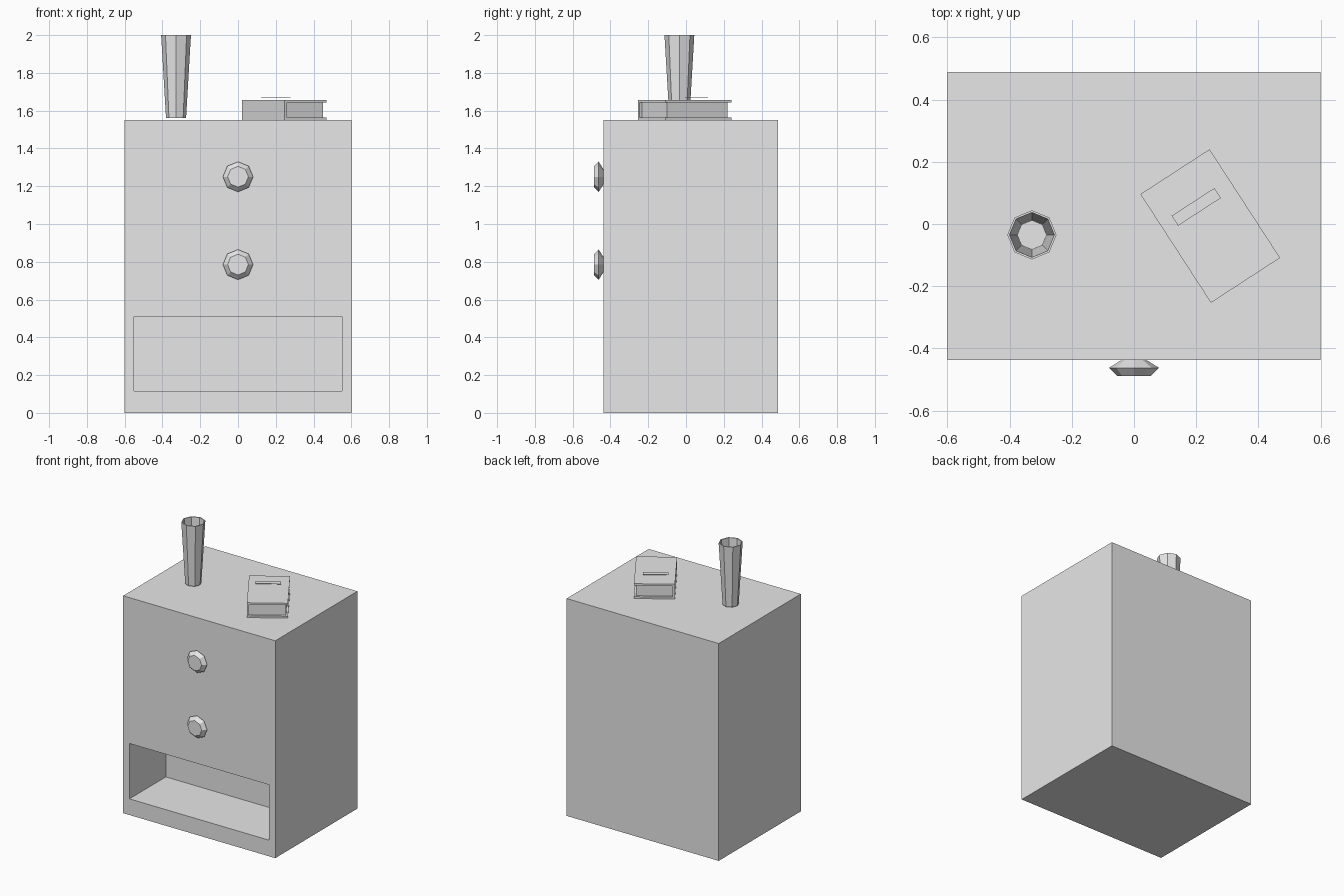
import bpy, bmesh, math
from mathutils import Matrix, Vector

cube = bpy.data.objects.get("Cube")
if cube:
    bpy.data.objects.remove(cube, do_unlink=True)

grey = bpy.data.materials.new("plain_grey")
grey.use_nodes = True
GREY = (0.8, 0.8, 0.8, 1)
grey.diffuse_color = GREY
grey.node_tree.nodes["Principled BSDF"].inputs["Base Color"].default_value = GREY


def finish(name, bm, matrix=None):
    """Turn a bmesh into a named flat-shaded object."""
    if matrix is not None:
        bm.transform(matrix)
    bmesh.ops.recalc_face_normals(bm, faces=bm.faces)
    mesh = bpy.data.meshes.new(name)
    bm.to_mesh(mesh)
    bm.free()
    mesh.materials.append(grey)
    obj = bpy.data.objects.new(name, mesh)
    bpy.context.collection.objects.link(obj)
    return obj


def box(low, high):
    bm = bmesh.new()
    bmesh.ops.create_cube(bm, size=1)
    low, high = Vector(low), Vector(high)
    for v in bm.verts:
        v.co = [l + (c + 0.5) * (h - l) for l, h, c in zip(low, high, v.co)]
    return bm


def lathe(profile, sides=8):
    """Closed solid of octagonal rings from (radius, height) pairs."""
    bm = bmesh.new()
    rings = []
    for r, h in profile:
        angles = [math.tau * i / sides for i in range(sides)]
        rings.append([bm.verts.new((r * math.cos(a), r * math.sin(a), h)) for a in angles])
    for a, b in zip(rings, rings[1:]):
        for i in range(sides):
            j = (i + 1) % sides
            bm.faces.new((a[i], a[j], b[j], b[i]))
    bm.faces.new(rings[0])
    bm.faces.new(rings[-1])
    return bm


# Cabinet with an open shelf pushed into its front
FRONT, BACK, TOP = -0.437, 0.488, 1.55
bm = box((-0.6, FRONT, 0), (0.6, BACK, TOP))
bm.normal_update()
front = min(bm.faces, key=lambda f: f.calc_center_median().y)
bmesh.ops.inset_region(bm, faces=[front], thickness=0.07)
for v in front.verts:
    v.co.z = 0.115 if v.co.z < TOP / 2 else 0.51
ext = bmesh.ops.extrude_discrete_faces(bm, faces=[front])
bmesh.ops.translate(bm, verts=ext["faces"][0].verts, vec=(0, 0.41, 0))
finish("cabinet", bm)

# Drawer knobs
for name, z in (("upper_knob", 1.25), ("lower_knob", 0.785)):
    bm = lathe([(0.04, 0), (0.08, 0.025), (0.055, 0.051)])
    finish(name, bm, Matrix.Translation((0, FRONT, z)) @ Matrix.Rotation(math.pi / 2, 4, "X"))

# Flared open vase
bm = lathe([(0.053, 0), (0.079, 0.44), (0.072, 0.44), (0.047, 0.01)])
finish("vase", bm, Matrix.Translation((-0.328, -0.035, 1.56)))

# Book: covers, spine and recessed pages, turned on the cabinet top
place = Matrix.Translation((0.245, -0.0065, TOP)) @ Matrix.Rotation(math.radians(33), 4, "Z")
W, L, H, T = 0.1325, 0.208, 0.107, 0.014
finish("book_bottom_cover", box((-W, -L, 0.001), (W, L, T)), place)
finish("book_top_cover", box((-W, -L, H - T), (W, L, H)), place)
finish("book_spine", box((-W, -L, T), (-W + 0.014, L, H - T)), place)
finish("book_pages", box((-W + 0.014, -L + 0.016, T), (W - 0.012, L - 0.016, H - T)), place)

# Thin title plate above the cover
plate = Matrix.Translation((0.2, 0.055, TOP)) @ Matrix.Rotation(math.radians(33), 4, "Z")
finish("book_title_plate", box((-0.082, -0.019, 0.118), (0.082, 0.019, 0.121)), plate)
